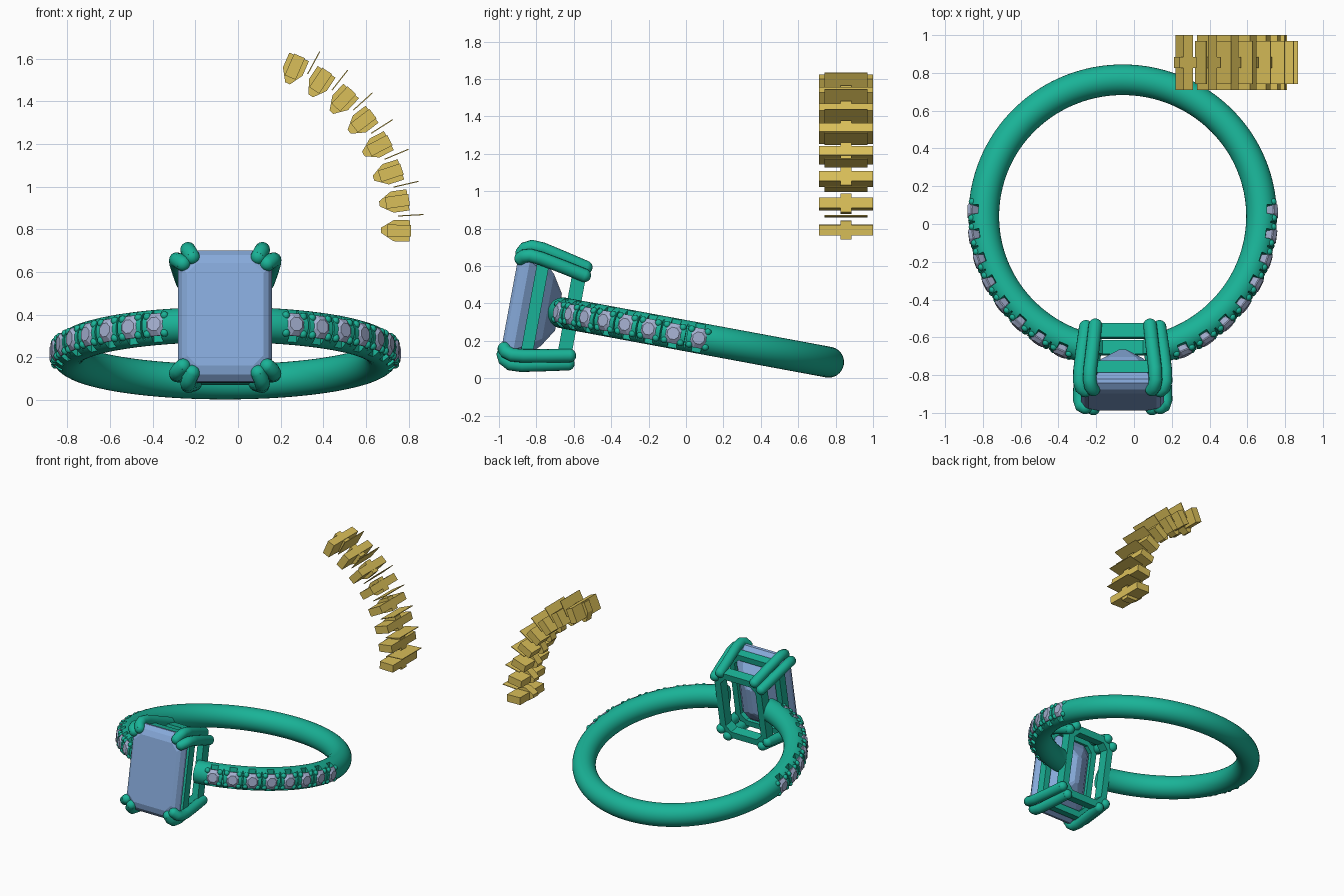
import bpy, bmesh
from math import sin, cos, radians, pi
from mathutils import Matrix, Vector

if "Cube" in bpy.data.objects:
    bpy.data.objects.remove(bpy.data.objects["Cube"])

# Ring frame: band lies in local XY, head faces local -Y, whole ring tilted
TILT = Matrix.Translation((-0.06, 0.041, 0.22)) @ Matrix.Rotation(radians(-10.5), 4, 'X')
R, TUBE = 0.735, 0.081
STEP = 9.7
STONES = [-66 + STEP * i for i in range(8)]


def material(name, rgb):
    m = bpy.data.materials.new(name)
    m.diffuse_color = (*rgb, 1)
    m.use_nodes = True
    m.node_tree.nodes["Principled BSDF"].inputs["Base Color"].default_value = m.diffuse_color
    return m


METAL = material("green_metal", (0.01, 0.45, 0.31))
GEM = material("blue_gem", (0.24, 0.40, 0.70))
SMALL = material("pale_gem", (0.38, 0.44, 0.64))
BRASS = material("yellow_cutter", (0.70, 0.52, 0.10))


def finish(name, bm, mat, matrix=TILT, smooth=None):
    bmesh.ops.recalc_face_normals(bm, faces=bm.faces)
    me = bpy.data.meshes.new(name)
    bm.to_mesh(me)
    bm.free()
    me.transform(matrix)
    me.materials.append(mat)
    ob = bpy.data.objects.new(name, me)
    bpy.context.collection.objects.link(ob)
    if smooth:
        shade(ob, smooth)
    return ob


def select(ob):
    bpy.ops.object.select_all(action='DESELECT')
    ob.select_set(True)
    bpy.context.view_layer.objects.active = ob


def shade(ob, angle):
    select(ob)
    bpy.ops.object.shade_smooth_by_angle(angle=radians(angle))


def loft(bm, rings, closed=False):
    """Skin a list of point loops; cap the ends unless closed."""
    vs = [[bm.verts.new(p) for p in ring] for ring in rings]
    n = len(vs[0])
    for a, b in zip(vs, vs[1:] + ([vs[0]] if closed else [])):
        for i in range(n):
            bm.faces.new((a[i], a[(i + 1) % n], b[(i + 1) % n], b[i]))
    if not closed:
        bm.faces.new(vs[0])
        bm.faces.new(vs[-1])


def octagon(hx, hz, c, y):
    """Cut-corner rectangle facing -Y."""
    pts = [(hx, hz - c), (hx - c, hz), (c - hx, hz), (-hx, hz - c),
           (-hx, c - hz), (c - hx, -hz), (hx - c, -hz), (hx, c - hz)]
    return [(x, y, z) for x, z in pts]


def station(deg, mirror=False):
    """Frame on the band: X radial, Y tangential, Z across the band."""
    return Matrix.Rotation(radians(180 - deg if mirror else deg), 4, 'Z')


def box(bm, m, r0, r1, tang, axial):
    loft(bm, [[m @ Vector((r, s * tang / 2, t * axial / 2))
               for s, t in ((-1, -1), (1, -1), (1, 1), (-1, 1))] for r in (r0, r1)])


# Band: open torus, interrupted at the head
bm = bmesh.new()
rings = []
for i in range(145):
    t = radians(-90 + 14 + (360 - 28) * i / 144)
    rings.append([((R + TUBE * cos(a)) * cos(t), (R + TUBE * cos(a)) * sin(t), TUBE * 1.02 * sin(a))
                  for a in (2 * pi * k / 32 for k in range(32))])
loft(bm, rings)
band = finish("band", bm, METAL)

# Notches at each small stone and slits between them
bm = bmesh.new()
for mirror in (False, True):
    for d in STONES:
        box(bm, station(d, mirror), 0.765, 0.87, 0.05, 0.29)
    for d in STONES[:-1]:
        box(bm, station(d + STEP / 2, mirror), 0.785, 0.93, 0.008, 0.23)
notches = finish("band_notch_helper", bm, METAL)
mod = band.modifiers.new("notches", 'BOOLEAN')
mod.operation, mod.solver, mod.object = 'DIFFERENCE', 'EXACT', notches
select(band)
bpy.ops.object.modifier_apply(modifier=mod.name)
bpy.data.objects.remove(notches)
shade(band, 35)

# Small stones with four bead claws each
stones, beads = bmesh.new(), bmesh.new()
for mirror in (False, True):
    for d in STONES:
        m = station(d, mirror)
        loft(stones, [[m @ Vector((r, rad * cos(a), rad * sin(a)))
                       for a in (pi / 8 + pi / 4 * k for k in range(8))]
                      for r, rad in ((0.822, 0.034), (0.803, 0.058), (0.797, 0.058), (0.745, 0.006))])
        for s in (-1, 1):
            for t in (-1, 1):
                p = Matrix.Translation((0.798, s * 0.044, t * 0.041))
                bmesh.ops.create_uvsphere(beads, u_segments=12, v_segments=8, radius=0.019, matrix=m @ p)
finish("small_stones", stones, SMALL)
finish("bead_claws", beads, METAL, smooth=60)

# Centre stone: step-cut crown, girdle and pavilion
bm = bmesh.new()
loft(bm, [octagon(*p) for p in ((0.180, 0.245, 0.05, -1.0), (0.202, 0.285, 0.06, -0.985),
                                (0.220, 0.312, 0.07, -0.955), (0.220, 0.312, 0.07, -0.935),
                                (0.175, 0.262, 0.06, -0.865), (0.110, 0.195, 0.04, -0.795),
                                (0.020, 0.100, 0.01, -0.735))])
finish("centre_stone", bm, GEM)

# Gallery rails: upper one under the stone, lower one at the base
for name, hx, hz, w, y0, y1 in (("upper_rail", 0.212, 0.295, 0.045, -0.895, -0.83),
                                ("lower_rail", 0.198, 0.268, 0.05, -0.70, -0.625)):
    bm = bmesh.new()
    loft(bm, [octagon(hx, hz, 0.06, y0), octagon(hx, hz, 0.06, y1),
              octagon(hx - w, hz - w, 0.04, y1), octagon(hx - w, hz - w, 0.04, y0)], closed=True)
    finish(name, bm, METAL)

# Double prongs at the four corners, bent over the stone
PRONGS = {
    "long_side": [(0.195, -0.635, 0.218), (0.212, -0.76, 0.243), (0.226, -0.88, 0.265), (0.227, -0.94, 0.270),
                  (0.218, -0.972, 0.260), (0.198, -0.984, 0.245)],
    "short_side": [(0.145, -0.635, 0.262), (0.158, -0.76, 0.290), (0.172, -0.88, 0.316), (0.174, -0.94, 0.319),
                   (0.168, -0.972, 0.302), (0.155, -0.984, 0.276)],
}
for side, path in PRONGS.items():
    bm = bmesh.new()
    for sx in (-1, 1):
        for sz in (-1, 1):
            pts = [Vector((x * sx, y, z * sz)) for x, y, z in path]
            rings = []
            for i, p in enumerate(pts):
                d = (pts[min(i + 1, len(pts) - 1)] - pts[max(i - 1, 0)]).normalized()
                u = d.cross(Vector((sz, 0, -sx))).normalized()
                v = d.cross(u)
                rings.append([p + 0.036 * (u * cos(a) + v * sin(a)) for a in (pi / 8 * k for k in range(16))])
            loft(bm, rings)
            for p in (pts[0], pts[-1]):
                bmesh.ops.create_uvsphere(bm, u_segments=16, v_segments=10, radius=0.036,
                                          matrix=Matrix.Translation(p))
    finish(side + "_prongs", bm, METAL, smooth=60)

# Spare stone-seat cutters standing behind the ring, in an upright arc
bm = bmesh.new()
for i in range(8):
    m = station(-1.5 + STEP * i)
    box(bm, m, 0.76, 0.87, 0.055, 0.29)
    loft(bm, [[m @ Vector((r, t, z)) for r, t in
               ((0.865, -0.05), (0.865, 0.05), (0.79, 0.05), (0.73, 0.012), (0.73, -0.012), (0.79, -0.05))]
              for z in (-0.03, 0.03)])
    if i < 7:
        box(bm, station(-1.5 + STEP * (i + 0.5)), 0.81, 0.93, 0.005, 0.23)
finish("seat_cutters", bm, BRASS,
       Matrix.Translation((-0.06, 0.855, 0.815)) @ Matrix.Rotation(radians(90), 4, 'X'))
